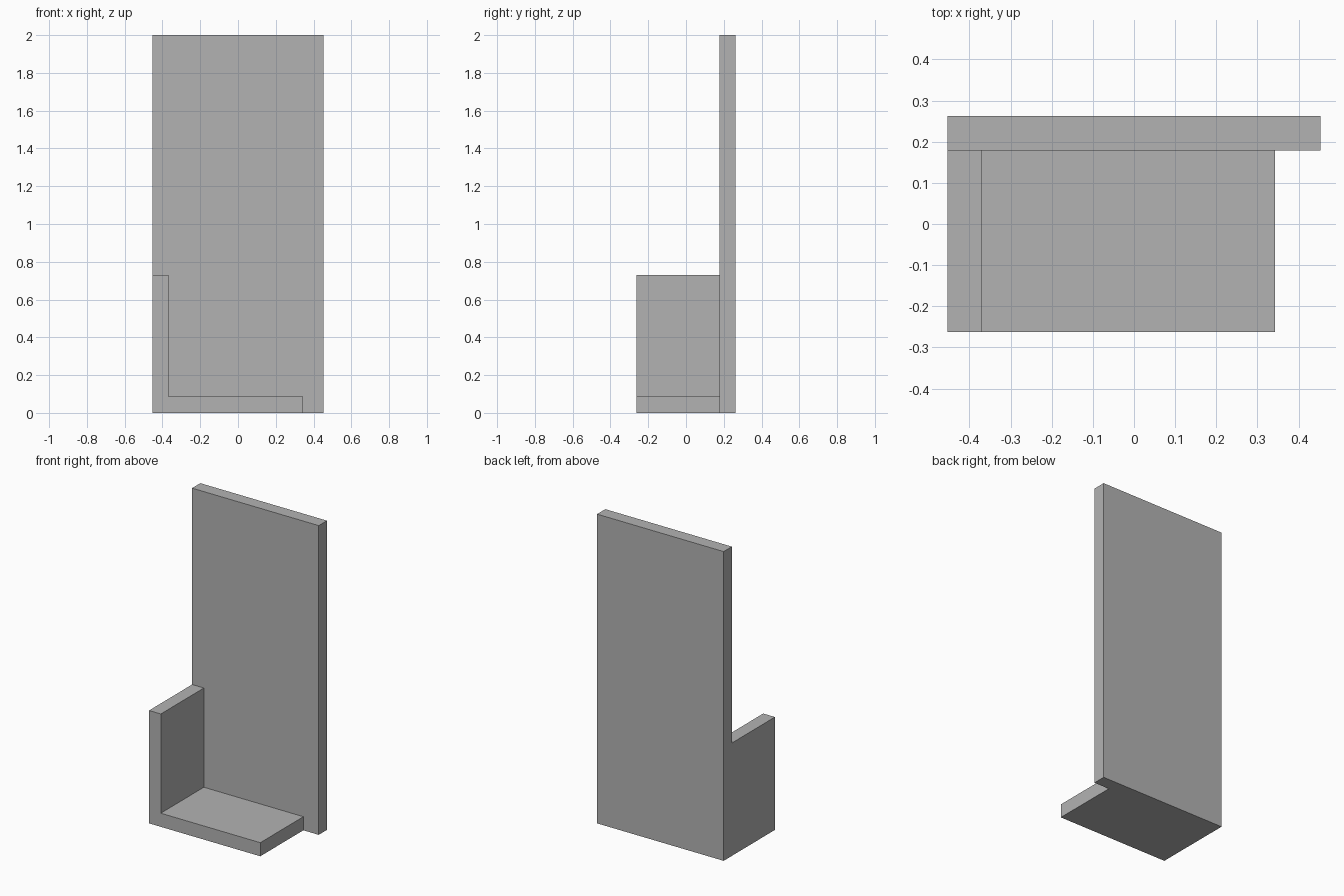
import bpy
import bmesh
from mathutils import Vector

cube = bpy.data.objects.get("Cube")
if cube:
    bpy.data.objects.remove(cube, do_unlink=True)

# Single plain grey
grey = bpy.data.materials.new("plain grey")
grey.use_nodes = True
colour = (0.45, 0.45, 0.45, 1)
grey.diffuse_color = colour
grey.node_tree.nodes["Principled BSDF"].inputs["Base Color"].default_value = colour


def extrude_profile(name, profile, y_front, y_back):
    """Extrude an x-z outline from y_front to y_back."""
    bm = bmesh.new()
    face = bm.faces.new([bm.verts.new((x, y_front, z)) for x, z in profile])
    result = bmesh.ops.extrude_face_region(bm, geom=[face], use_keep_orig=True)
    moved = [v for v in result["geom"] if isinstance(v, bmesh.types.BMVert)]
    bmesh.ops.translate(bm, verts=moved, vec=Vector((0, y_back - y_front, 0)))
    bmesh.ops.recalc_face_normals(bm, faces=bm.faces)
    mesh = bpy.data.meshes.new(name)
    bm.to_mesh(mesh)
    bm.free()
    mesh.materials.append(grey)
    obj = bpy.data.objects.new(name, mesh)
    bpy.context.collection.objects.link(obj)
    return obj


left, right = -0.453, 0.453
front, joint, back = -0.262, 0.178, 0.262
inner, seat_end = -0.369, 0.343
seat_top, arm_top, height = 0.088, 0.73, 2.0

# Tall back panel
extrude_profile("back_panel",
                [(left, 0), (right, 0), (right, height), (left, height)],
                joint, back)

# L-shaped seat with one side panel
extrude_profile("seat_and_side_panel",
                [(left, 0), (seat_end, 0), (seat_end, seat_top),
                 (inner, seat_top), (inner, arm_top), (left, arm_top)],
                front, joint)
